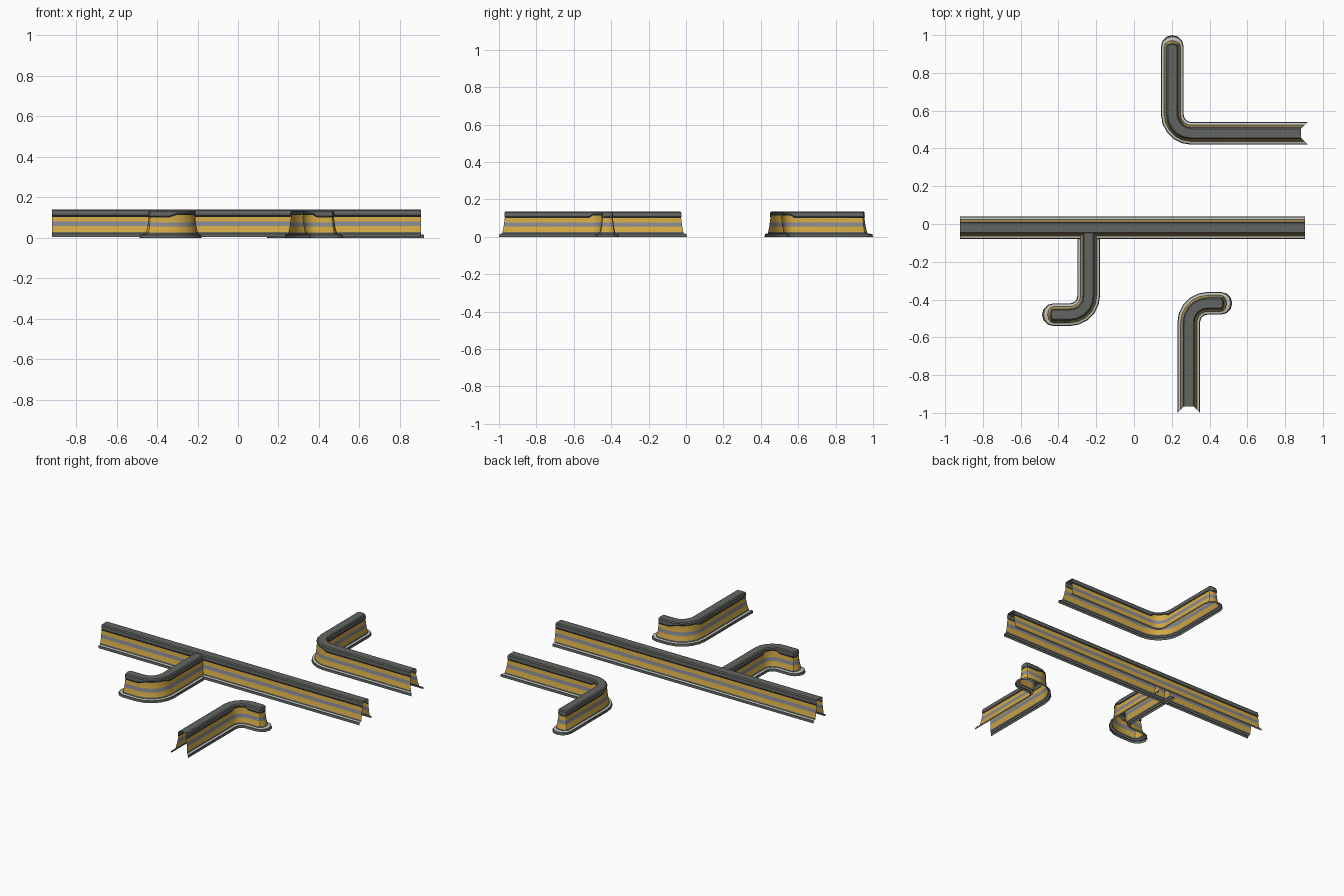
import bpy, bmesh, math
from mathutils import Vector

cube = bpy.data.objects.get("Cube")
if cube:
    bpy.data.objects.remove(cube)


def material(name, rgb):
    m = bpy.data.materials.new(name)
    m.use_nodes = True
    m.diffuse_color = (*rgb, 1)
    m.node_tree.nodes["Principled BSDF"].inputs["Base Color"].default_value = (*rgb, 1)
    return m


MATERIALS = [
    material("dark grey", (0.12, 0.13, 0.12)),
    material("yellow", (0.66, 0.40, 0.06)),
    material("blue grey", (0.24, 0.25, 0.29)),
    material("pale grey", (0.55, 0.55, 0.52)),
    material("black", (0.02, 0.02, 0.02)),
]
DARK, YELLOW, BLUE, PALE, BLACK = range(5)

# Half cross-section from foot to top centre: half width, height, lift in bends
HALF = [(0.06, 0, 0), (0.058, 0.014, 0), (0.054, 0.016, 0), (0.043, 0.018, 0),
        (0.041, 0.026, 0), (0.035, 0.055, 0), (0.032, 0.077, 0),
        (0.029, 0.1, 0.014), (0.029, 0.105, 0.014), (0.031, 0.108, 0.014),
        (0.03, 0.13, 0), (0.024, 0.136, 0), (0, 0.136, 0)]
BANDS = [DARK, DARK, PALE, DARK, YELLOW, BLUE, YELLOW, BLACK, DARK, DARK, DARK, DARK]
FULL = [(-d, z, l) for d, z, l in HALF] + [p for p in HALF[-2::-1]]
FULL_BANDS = BANDS + BANDS[::-1]
FOOT = 0.06
BEND = 0.1
UP = Vector((0, 0, 1))


def skin(bm, rings, bands):
    """Join neighbouring rings with faces coloured by band."""
    rows = [[bm.verts.new(p) for p in ring] for ring in rings]
    for a, b in zip(rows, rows[1:]):
        for j, band in enumerate(bands):
            f = bm.faces.new((a[j], b[j], b[j + 1], a[j + 1]))
            f.material_index = band


def ring(pos, fwd, lift=0.0, notch=False):
    """Full cross-section at a point; a notched one is cut to a V."""
    left = UP.cross(fwd)
    return [pos + left * d + UP * (z + l * lift)
            - fwd * (max(0, abs(d) - 0.025) if notch else 0) for d, z, l in FULL]


def finish(bm, name):
    bmesh.ops.remove_doubles(bm, verts=bm.verts, dist=0.0002)
    mesh = bpy.data.meshes.new(name)
    bm.to_mesh(mesh)
    bm.free()
    for m in MATERIALS:
        mesh.materials.append(m)
    obj = bpy.data.objects.new(name, mesh)
    bpy.context.collection.objects.link(obj)
    bpy.ops.object.select_all(action="DESELECT")
    obj.select_set(True)
    bpy.context.view_layer.objects.active = obj
    bpy.ops.object.shade_smooth_by_angle(angle=math.radians(25))


def bent_wall(name, start, corner, end, steps=5):
    """Wall with a notched start, a rounded corner and a round end."""
    start, corner, end = (Vector((*p, 0)) for p in (start, corner, end))
    u, v = (corner - start).normalized(), (end - corner).normalized()
    centre = corner + (v - u) * BEND
    rings = [ring(start, u, notch=True)]
    for k in range(steps + 1):
        t = math.pi / 2 * k / steps
        c, s = math.cos(t), math.sin(t)
        rings.append(ring(centre + (u * s - v * c) * BEND, u * c + v * s,
                          lift=float(0 < k < steps)))
    rings.append(ring(end, v))
    bm = bmesh.new()
    skin(bm, rings, FULL_BANDS)

    # Round end cap, flatter toward the top
    right = v.cross(UP)
    cap = []
    for k in range(7):
        a = math.pi * k / 6
        cap.append([end + right * d * math.cos(a)
                    + v * (d * d / FOOT) * math.sin(a) + UP * z for d, z, l in HALF])
    skin(bm, cap, BANDS)
    finish(bm, name)


# Long straight wall, open at both ends
bm = bmesh.new()
along = Vector((1, 0, 0))
skin(bm, [ring(Vector((x, -0.02, 0.004)), along) for x in (-0.92, 0.905)], FULL_BANDS)
finish(bm, "long_wall")

# Bent walls
bent_wall("back_wall", (0.885, 0.48), (0.203, 0.48), (0.203, 0.94))
bent_wall("branch_wall", (-0.24, -0.03), (-0.24, -0.48), (-0.427, -0.48))
bent_wall("front_wall", (0.29, -0.965), (0.29, -0.42), (0.46, -0.42))
